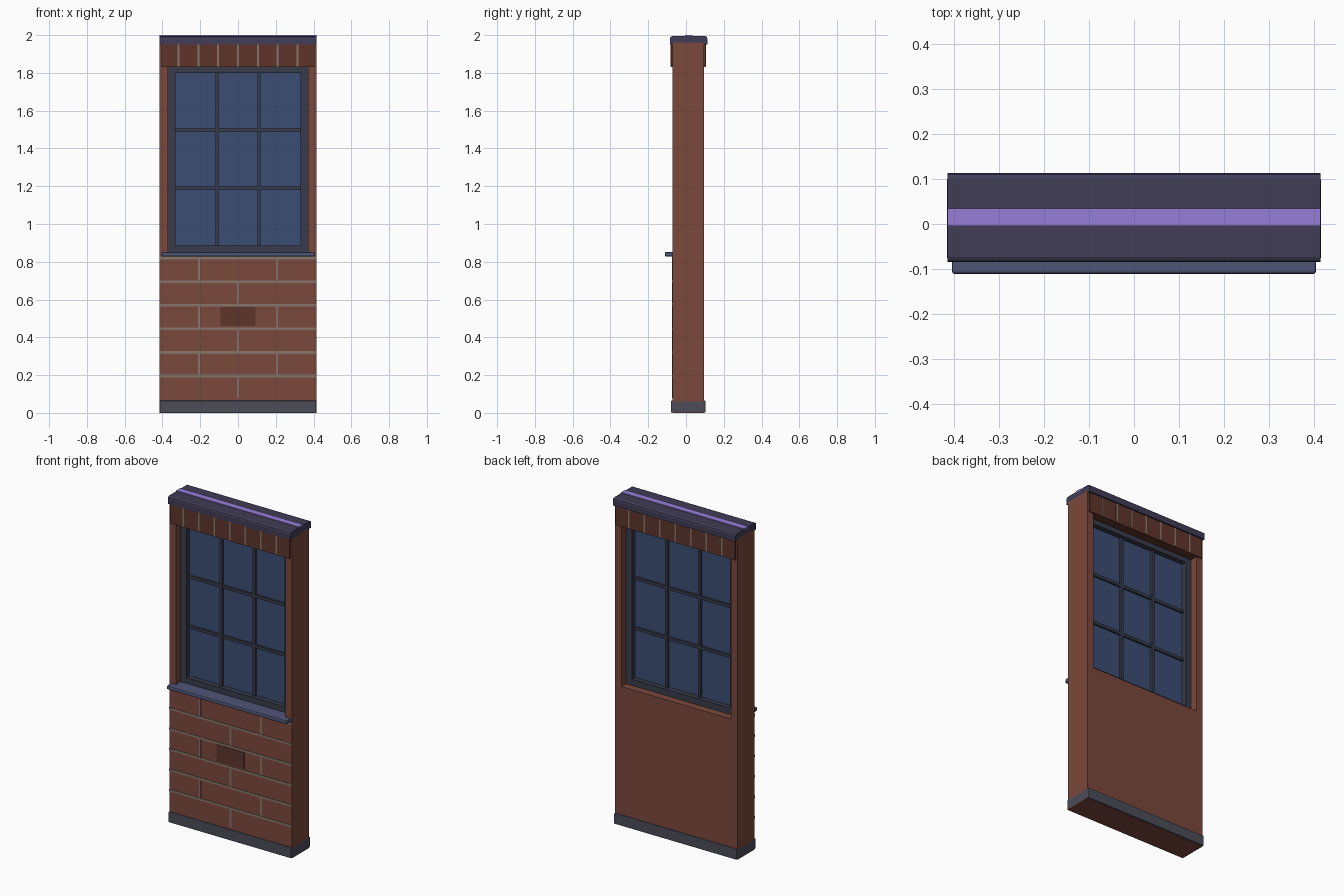
import bpy, bmesh

if "Cube" in bpy.data.objects:
    bpy.data.objects.remove(bpy.data.objects["Cube"])

YC = 0.012          # wall centre in depth
W = 0.415           # half width


def mat(name, hexcol):
    def lin(c):
        return c / 12.92 if c <= 0.04045 else ((c + 0.055) / 1.055) ** 2.4
    m = bpy.data.materials.new(name)
    m.diffuse_color = [lin(int(hexcol[i:i + 2], 16) / 255) for i in (0, 2, 4)] + [1]
    m.use_nodes = True
    m.node_tree.nodes["Principled BSDF"].inputs["Base Color"].default_value = m.diffuse_color
    return m


BRICK = mat("brick", "7a483c")
DARK = mat("dark_brick", "5e352b")
MORTAR = mat("mortar", "87766a")
STONE = mat("stone", "4c4c5a")
SILL = mat("sill", "4f5576")
FRAME = mat("frame", "383b4b")
GLASS = mat("glass", "3c4d74")
CAP = mat("cap", "413c56")
STRIPE = mat("stripe", "967ed8")


def finish(name, bm, material, bevel=0):
    bmesh.ops.recalc_face_normals(bm, faces=bm.faces)
    me = bpy.data.meshes.new(name)
    bm.to_mesh(me)
    bm.free()
    me.materials.append(material)
    ob = bpy.data.objects.new(name, me)
    bpy.context.collection.objects.link(ob)
    if bevel:
        b = ob.modifiers.new("bevel", 'BEVEL')
        b.width, b.segments = bevel, 2
    return ob


def add_box(bm, x0, x1, y0, y1, z0, z1):
    vs = bmesh.ops.create_cube(bm, size=1)["verts"]
    for v in vs:
        v.co = (x1 if v.co.x > 0 else x0, y1 if v.co.y > 0 else y0, z1 if v.co.z > 0 else z0)


def boxes(name, material, dims, bevel=0):
    bm = bmesh.new()
    for d in dims:
        add_box(bm, *d)
    return finish(name, bm, material, bevel)


def ring(name, material, outer, inner, y0, y1):
    """Rectangular slab with a rectangular hole; rects are x0, x1, z0, z1."""
    bm = bmesh.new()

    def loop(r, y):
        return [bm.verts.new((x, y, z)) for x, z in
                ((r[0], r[2]), (r[1], r[2]), (r[1], r[3]), (r[0], r[3]))]
    loops = [loop(outer, y0), loop(inner, y0), loop(inner, y1), loop(outer, y1)]
    for a, b in zip(loops, loops[1:] + loops[:1]):
        for i in range(4):
            j = (i + 1) % 4
            bm.faces.new((a[i], a[j], b[j], b[i]))
    return finish(name, bm, material)


# wall with window opening
YF, YB = -0.071, 0.095
ring("wall", BRICK, (-W, W, 0, 1.96), (-0.37, 0.37, 0.848, 1.84), YF, YB)

# stone plinth
boxes("plinth", STONE, [(-W - 0.0005, W + 0.0005, -0.08, 0.104, 0.001, 0.065)], 0.005)

# mortar joints of the brick courses
YM = YF - 0.003
joints = []
for i in range(6):
    z = 0.195 + 0.125 * i
    joints.append((-W, W, YM, YF + 0.005, z - 0.007, z + 0.007))
    for x in ((0,) if i % 2 == 0 else (-0.207, 0.207)):
        joints.append((x - 0.006, x + 0.006, YM + 0.0005, YF + 0.005, z - 0.117, z - 0.006))
boxes("mortar_joints", MORTAR, joints)

# single darker brick
boxes("accent_brick", DARK, [(-0.092, 0.092, YM, YF + 0.005, 0.46, 0.56)])

# lintel of upright bricks, joints showing on both faces
boxes("lintel", DARK, [(-0.405, 0.405, -0.079, 0.103, 1.83, 1.955)])
boxes("lintel_joints", MORTAR, [
    (0.105 * k - 0.005, 0.105 * k + 0.005, y, y + 0.006, 1.835, 1.952)
    for k in range(-3, 4) for y in (-0.081, 0.099)])

# window frame, glazing bars and glass
ring("window_frame", FRAME, (-0.37, 0.37, 0.848, 1.832), (-0.332, 0.332, 0.886, 1.80),
     YC - 0.037, YC + 0.037)
bars = [(x - 0.009, x + 0.009, YC - 0.02, YC + 0.02, 0.88, 1.805) for x in (-0.111, 0.111)]
bars += [(-0.335, 0.335, YC - 0.018, YC + 0.018, z - 0.009, z + 0.009) for z in (1.19, 1.496)]
boxes("glazing_bars", FRAME, bars)
boxes("glass", GLASS, [(-0.34, 0.34, YC - 0.006, YC + 0.006, 0.88, 1.81)])

# window sill
boxes("sill", SILL, [(-0.405, 0.405, -0.111, -0.02, 0.828, 0.852)], 0.006)

# coping cap: chamfered profile extruded along x
prof = [(-0.085, 1.95), (-0.085, 1.982), (-0.082, 1.99), (-0.073, 1.995)]
prof += [(2 * 0.014 - y, z) for y, z in reversed(prof)]
bm = bmesh.new()
face = bm.faces.new([bm.verts.new((-W, y, z)) for y, z in prof])
ext = bmesh.ops.extrude_face_region(bm, geom=[face])["geom"]
bmesh.ops.translate(bm, vec=(2 * W, 0, 0), verts=[g for g in ext if isinstance(g, bmesh.types.BMVert)])
finish("coping_cap", bm, CAP)

# coloured strip along the cap
boxes("cap_stripe", STRIPE, [(-W, W, -0.005, 0.034, 1.99, 2.0)])
